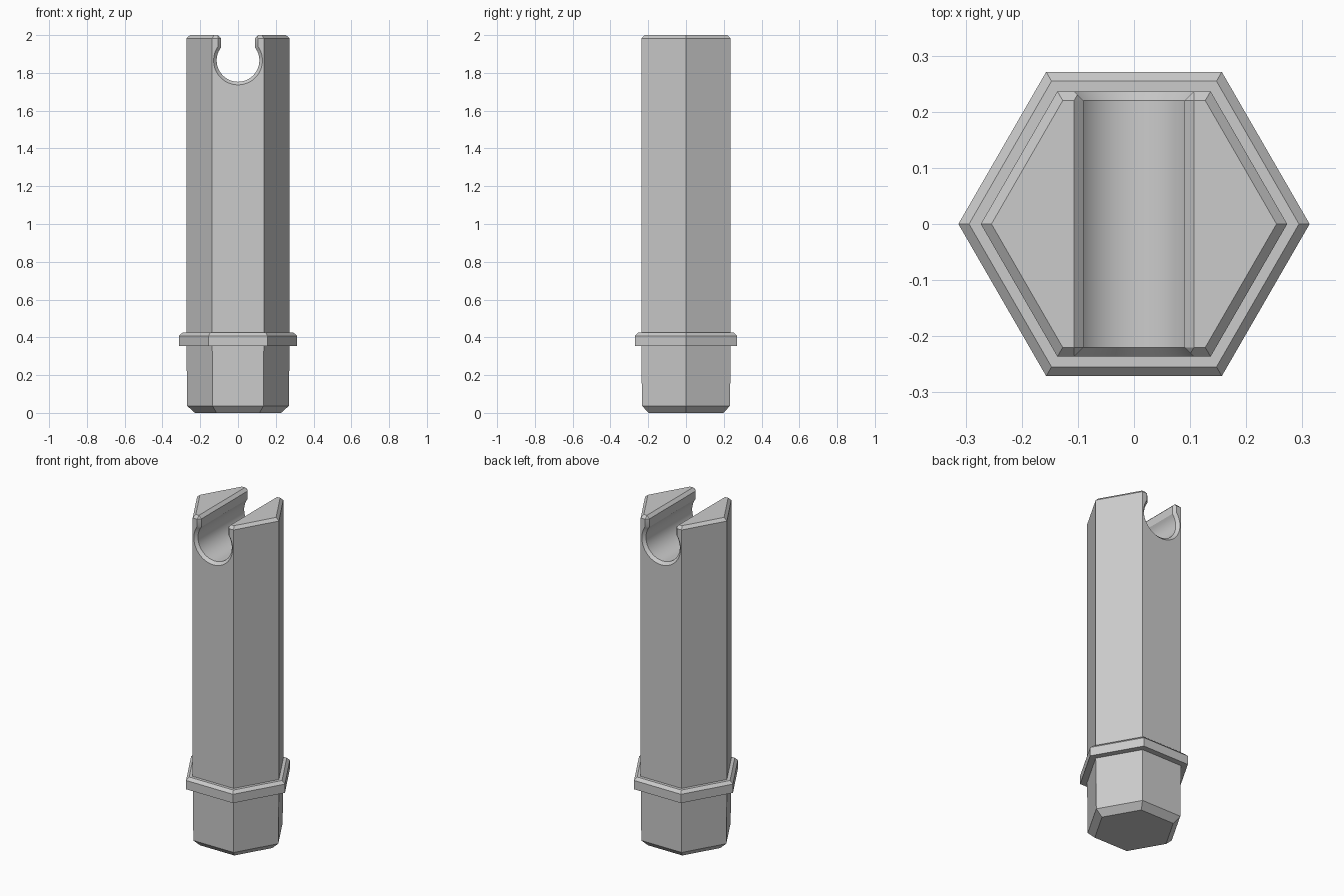
import bpy, bmesh
from math import sin, cos, asin, pi, radians

cube = bpy.data.objects.get("Cube")
if cube:
    bpy.data.objects.remove(cube, do_unlink=True)

# Single grey material
grey = bpy.data.materials.new("plain grey")
grey.use_nodes = True
colour = (0.6, 0.6, 0.6, 1)
grey.diffuse_color = colour
grey.node_tree.nodes["Principled BSDF"].inputs["Base Color"].default_value = colour


def loft(name, rings):
    """Join closed rings of points into a capped solid."""
    bm = bmesh.new()
    loops = [[bm.verts.new(p) for p in ring] for ring in rings]
    n = len(loops[0])
    for a, b in zip(loops, loops[1:]):
        for i in range(n):
            j = (i + 1) % n
            bm.faces.new((a[i], a[j], b[j], b[i]))
    bm.faces.new(loops[0][::-1])
    bm.faces.new(loops[-1])
    bmesh.ops.recalc_face_normals(bm, faces=bm.faces)
    mesh = bpy.data.meshes.new(name)
    bm.to_mesh(mesh)
    bm.free()
    mesh.materials.append(grey)
    obj = bpy.data.objects.new(name, mesh)
    bpy.context.collection.objects.link(obj)
    return obj


def hexagon(radius, z):
    return [(radius * cos(i * pi / 3), radius * sin(i * pi / 3), z) for i in range(6)]


CHAMFER = 0.017
TOP = 2.0

# Hexagonal post: tapered plug, collar and shaft in one profile (radius, height)
profile = [
    (0.228, 0), (0.269, 0.037), (0.273, 0.355),            # plug
    (0.313, 0.355), (0.313, 0.408), (0.294, 0.425),        # collar
    (0.273, 0.425), (0.273, TOP - CHAMFER), (0.254, TOP),  # shaft
]
post = loft("hexagonal_post", [hexagon(r, z) for r, z in profile])

# Keyhole slot running front to back, flared at its ends and its mouth
CENTRE, RADIUS, NECK, STEPS = 1.866, 0.113, 0.09, 40


def slot_section(y, flare):
    r, neck = RADIUS + flare, NECK + flare
    start = asin(neck / r)
    side = [(neck + 0.067 - flare, TOP + 0.05),
            (max(neck, NECK + CHAMFER), TOP),
            (neck, TOP - CHAMFER)]
    arc = []
    for i in range(STEPS + 1):
        a = start + (2 * pi - 2 * start) * i / STEPS
        arc.append((r * sin(a), CENTRE + r * cos(a)))
    left = [(-x, z) for x, z in reversed(side)]
    return [(x, y, z) for x, z in side + arc + left]


sections = [(-0.25, 0.03), (-0.22, 0), (0.22, 0), (0.25, 0.03)]
cutter = loft("slot_cutter", [slot_section(y, f) for y, f in sections])
cutter.hide_render = True

cut = post.modifiers.new("slot", "BOOLEAN")
cut.operation = "DIFFERENCE"
cut.solver = "EXACT"
cut.object = cutter

bpy.ops.object.select_all(action="DESELECT")
post.select_set(True)
bpy.context.view_layer.objects.active = post
bpy.ops.object.modifier_apply(modifier=cut.name)
bpy.data.objects.remove(cutter, do_unlink=True)

# Smooth slot wall, crisp edges elsewhere
bpy.ops.object.shade_smooth_by_angle(angle=radians(25))
